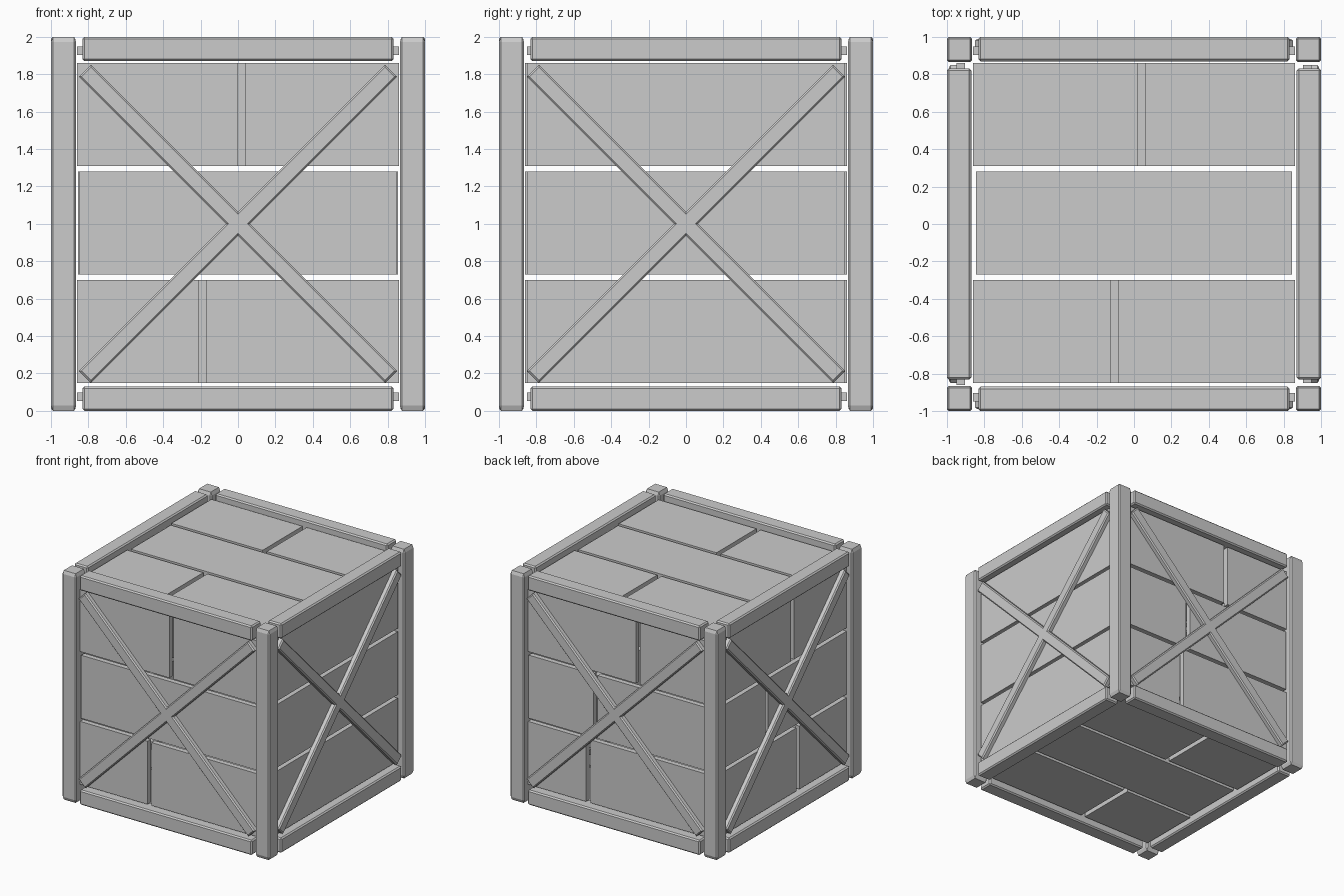
import bpy, bmesh
from math import sqrt
from mathutils import Matrix, Vector

if "Cube" in bpy.data.objects:
    bpy.data.objects.remove(bpy.data.objects["Cube"])


def finish(bm, name, matrix):
    bmesh.ops.recalc_face_normals(bm, faces=bm.faces)
    me = bpy.data.meshes.new(name)
    bm.to_mesh(me)
    bm.free()
    me.transform(matrix)
    ob = bpy.data.objects.new(name, me)
    bpy.context.collection.objects.link(ob)
    return ob


def box(name, lo, hi, matrix=Matrix(), bevel=0.0, stretch=1.0):
    # stretch lengthens the chamfer along z (used on the posts)
    lo, hi = Vector(lo), Vector(hi)
    size = hi - lo
    bm = bmesh.new()
    bmesh.ops.create_cube(bm, size=1)
    bmesh.ops.scale(bm, vec=(size.x, size.y, size.z / stretch), verts=bm.verts)
    if bevel:
        bmesh.ops.bevel(bm, geom=bm.edges[:], offset=bevel, segments=1, affect='EDGES')
    bmesh.ops.scale(bm, vec=(1, 1, stretch), verts=bm.verts)
    bmesh.ops.translate(bm, vec=(lo + hi) / 2, verts=bm.verts)
    return finish(bm, name, matrix)


def cross(name, half_len, half_w, d0, d1, matrix, bevel):
    # one-piece X brace: plus outline turned 45 degrees, extruded, outer edge chamfered
    L, w = half_len, half_w
    outline = [(L, -w), (L, w), (w, w), (w, L), (-w, L), (-w, w),
               (-L, w), (-L, -w), (-w, -w), (-w, -L), (w, -L), (w, -w)]
    bm = bmesh.new()
    k = sqrt(0.5)
    face = bm.faces.new([bm.verts.new(((x - y) * k, (x + y) * k, d0)) for x, y in outline])
    ext = bmesh.ops.extrude_face_region(bm, geom=[face])
    top = [v for v in ext['geom'] if isinstance(v, bmesh.types.BMVert)]
    bmesh.ops.translate(bm, vec=(0, 0, d1 - d0), verts=top)
    bmesh.ops.recalc_face_normals(bm, faces=bm.faces)
    tops = set(top)
    rim = [e for e in bm.edges if e.verts[0] in tops and e.verts[1] in tops]
    bmesh.ops.bevel(bm, geom=rim, offset=bevel, segments=1, affect='EDGES')
    return finish(bm, name, matrix)


def frame(u, v, n):
    m = Matrix((u, v, n)).transposed().to_4x4()
    return Matrix.Translation((0, 0, 1)) @ m


# each side: local axes, half lengths of the three rows, seam positions (None = whole plank)
sides = {
    "front": (frame((1, 0, 0), (0, 0, 1), (0, -1, 0)), (.86, .85, .86), (-.19, None, .02)),
    "back": (frame((-1, 0, 0), (0, 0, 1), (0, 1, 0)), (.86, .855, .86), (-.28, -.21, .20)),
    "right": (frame((0, 1, 0), (0, 0, 1), (1, 0, 0)), (.85, .85, .85), (None, None, None)),
    "left": (frame((0, -1, 0), (0, 0, 1), (-1, 0, 0)), (.86, .86, .86), (.19, -.24, .115)),
    "top": (frame((1, 0, 0), (0, 1, 0), (0, 0, 1)), (.86, .845, .86), (-.105, None, .04)),
    "bottom": (frame((-1, 0, 0), (0, 1, 0), (0, 0, -1)), (.86, .845, .86), (.16, None, .10)),
}

for side, (m, halves, seams) in sides.items():
    # planks
    for row, (half, seam) in enumerate(zip(halves, seams)):
        v = 0.005 + (row - 1) * 0.58
        spans = [(-half, half)] if seam is None else [(-half, seam - .02), (seam + .02, half)]
        for i, (a, b) in enumerate(spans):
            box(f"{side}_plank_{row}_{i}", (a, v - .275, .903), (b, v + .275, .948), m)
    if side in ("top", "bottom"):
        continue
    # rails along the upper and lower edge
    for label, v0, v1 in (("lower", -1, -.87), ("upper", .87, 1)):
        box(f"{side}_{label}_rail", (-.832, v0, .87), (.832, v1, 1), m, bevel=.011)
    # diagonal brace
    cross(f"{side}_brace", 1.158, .046, .945, .99, m, .01)

# corner posts
for sx in (-1, 1):
    for sy in (-1, 1):
        cx, cy = sx * .9325, sy * .9325
        box(f"post_{'right' if sx > 0 else 'left'}_{'back' if sy > 0 else 'front'}",
            (cx - .0675, cy - .0675, 0), (cx + .0675, cy + .0675, 2),
            bevel=.011, stretch=2.5)
